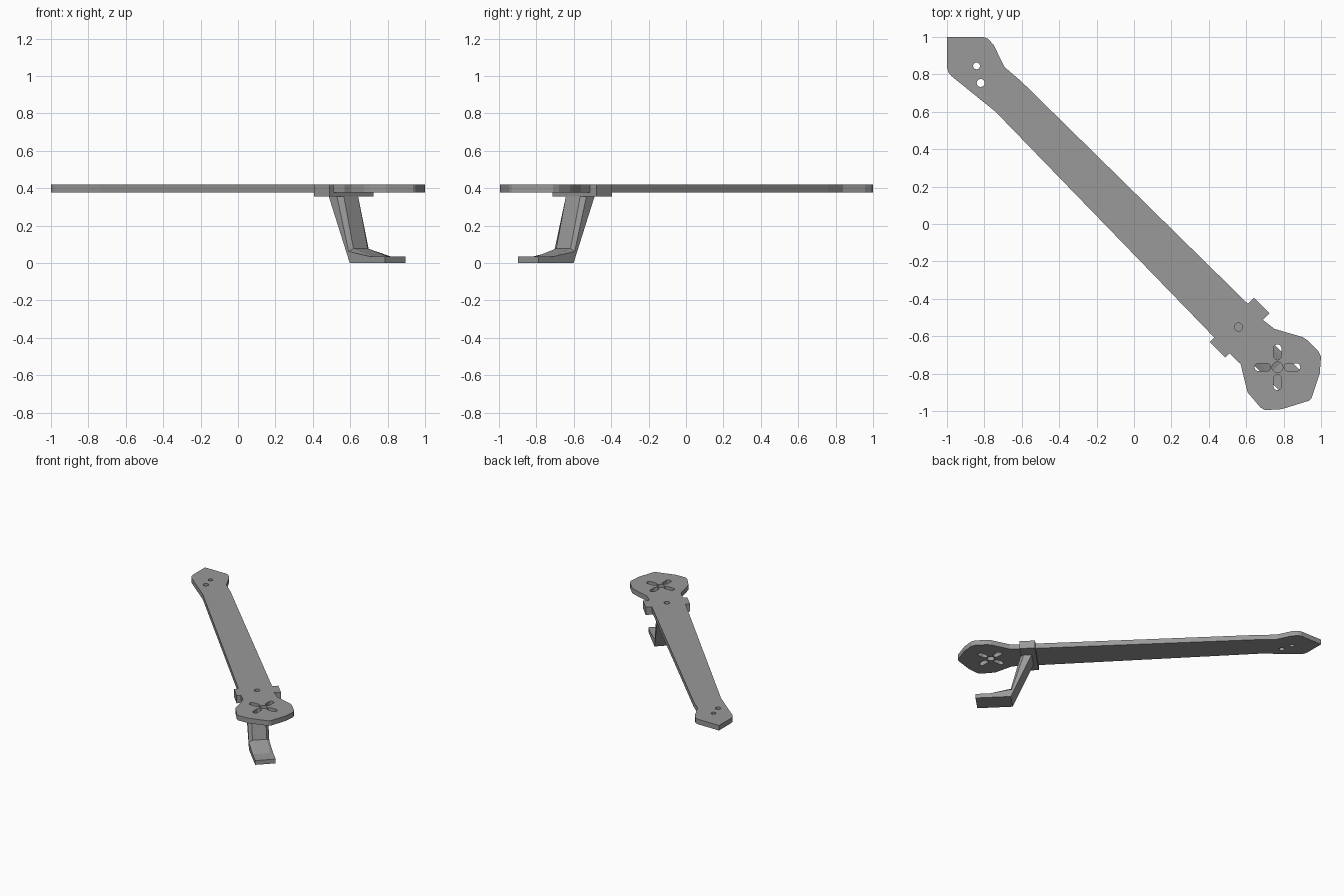
import bpy, bmesh, math
from mathutils import Matrix

if "Cube" in bpy.data.objects:
    bpy.data.objects.remove(bpy.data.objects["Cube"])

grey = bpy.data.materials.new("grey plastic")
grey.diffuse_color = (0.32, 0.32, 0.32, 1)
grey.use_nodes = True
grey.node_tree.nodes["Principled BSDF"].inputs["Base Color"].default_value = grey.diffuse_color
# local x runs along the arm, local y across it
DIAGONAL = Matrix.Rotation(math.radians(-45), 4, 'Z')


def mesh_object(name, bm):
    bmesh.ops.recalc_face_normals(bm, faces=bm.faces)
    bmesh.ops.transform(bm, matrix=DIAGONAL, verts=bm.verts)
    me = bpy.data.meshes.new(name)
    bm.to_mesh(me)
    bm.free()
    me.materials.append(grey)
    ob = bpy.data.objects.new(name, me)
    bpy.context.collection.objects.link(ob)
    return ob


def loft(name, sections):
    """Join matching (u, z) profiles placed at successive v positions."""
    bm = bmesh.new()
    rings = [[bm.verts.new((u, v, z)) for u, z in prof] for v, prof in sections]
    n = len(rings[0])
    for a, b in zip(rings, rings[1:]):
        for i in range(n):
            j = (i + 1) % n
            bm.faces.new((a[i], a[j], b[j], b[i]))
    bm.faces.new(rings[0])
    bm.faces.new(rings[-1])
    return mesh_object(name, bm)


def slot(cx, cy, r, half=0.0, vertical=False, n=12):
    """Round hole, or a round-ended slot when half > 0."""
    pts = []
    for side in (1, -1):
        for i in range(n + 1 if half else n):
            a = math.pi * i / n - math.pi / 2 + (0 if side > 0 else math.pi)
            x, y = side * half + r * math.cos(a), r * math.sin(a)
            pts.append((cx - y, cy + x) if vertical else (cx + x, cy + y))
    return pts


# Arm plate: outline and holes as one filled, extruded curve
outline = [(-1, 1), (-.805, 1), (-.78, .99), (-.75, .957), (-.693, .84), (-.6, .76),
           (.612, -.43), (.69, -.513), (.751, -.561), (.9, -.604), (.925, -.62),
           (.985, -.68), (1, -.71), (.993, -.8), (.95, -.93), (.935, -.945),
           (.79, -.99), (.70, -.995), (.675, -.98), (.607, -.9), (.57, -.749),
           (.51, -.69), (-.74, .6), (-.975, .79), (-.992, .81), (-1, .84)]
MX, MY = .767, -.766
loops = [outline, slot(-.842, .845, .018), slot(-.82, .754, .021),
         slot(.559, -.551, .022), slot(MX, MY, .029)]
for s in (1, -1):
    loops.append(slot(MX + s * .079, MY, .021, .022))
    loops.append(slot(MX, MY + s * .081, .021, .02, vertical=True))

cu = bpy.data.curves.new("arm_plate", 'CURVE')
cu.dimensions = '2D'
cu.fill_mode = 'BOTH'
cu.extrude = .0205
for loop in loops:
    sp = cu.splines.new('POLY')
    sp.points.add(len(loop) - 1)
    for p, (x, y) in zip(sp.points, loop):
        p.co = (x, y, 0, 1)
    sp.use_cyclic_u = True
    sp.use_smooth = False
cu.materials.append(grey)
plate = bpy.data.objects.new("arm_plate", cu)
plate.location.z = .3985
bpy.context.collection.objects.link(plate)
bpy.context.view_layer.objects.active = plate
plate.select_set(True)
bpy.ops.object.convert(target='MESH')

# Clip: U-shaped bracket wrapping under the arm
U0, U1 = .733, .85
bm = bmesh.new()
clip = [(-.16, .355), (.175, .355), (.175, .419), (.126, .419),
        (.126, .378), (-.118, .378), (-.118, .419), (-.16, .419)]
back = [bm.verts.new((U0, v, z)) for v, z in clip]
front = [bm.verts.new((U1, v, z)) for v, z in clip]
for i in range(len(clip)):
    j = (i + 1) % len(clip)
    bm.faces.new((back[i], back[j], front[j], front[i]))
bm.faces.new(back)
bm.faces.new(front)
mesh_object("clip", bm)

# Landing leg with a chamfered ridge down the front and onto the foot
foot = [(1.08, .035), (1.192, .035), (1.192, 0), (.925, 0)]
edge = [(.766, .357), (.828, .357), (.917, .062)] + foot
ridge = [(.766, .357), (.854, .357), (.927, .078)] + foot
loft("landing_leg", [(-.08, edge), (-.054, ridge), (.054, ridge), (.075, edge)])
